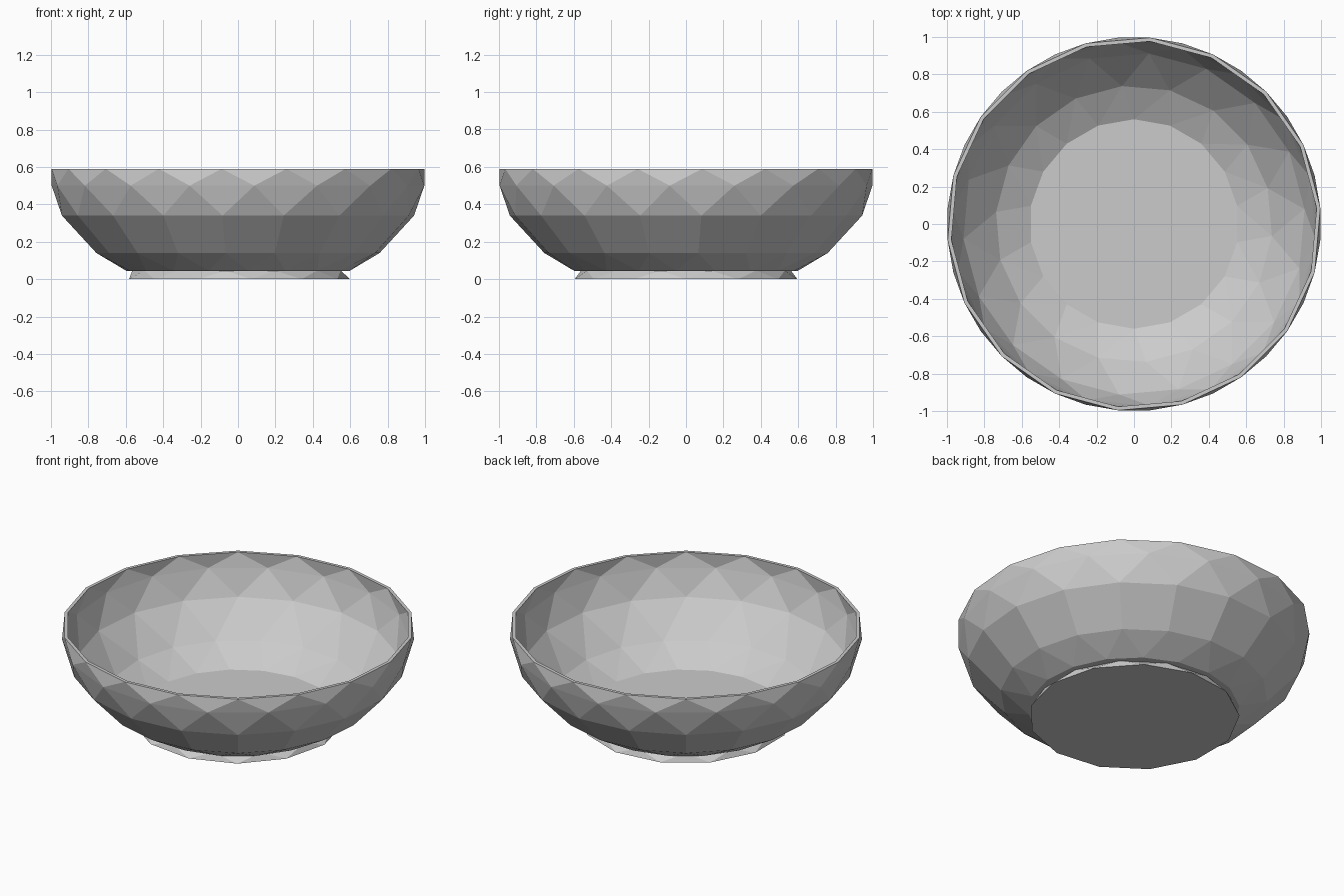
import bpy, bmesh
from math import cos, sin, radians, pi

if "Cube" in bpy.data.objects:
    bpy.data.objects.remove(bpy.data.objects["Cube"])


def faceted_shell(name, sides, profile, cap_ends):
    """Stack rings of (radius, height, start angle in degrees), joined by triangles."""
    bm = bmesh.new()
    rings = []
    for r, z, start in profile:
        rings.append([bm.verts.new((r * cos(radians(start) + 2 * pi * i / sides),
                                    r * sin(radians(start) + 2 * pi * i / sides), z))
                      for i in range(sides)])
    for k in range(len(rings) - 1):
        a, b = rings[k], rings[k + 1]
        # ring b is turned half a step forwards or backwards from ring a
        turn = 0 if profile[k + 1][2] >= profile[k][2] else -1
        for i in range(sides):
            j = (i + 1) % sides
            if turn == 0:
                bm.faces.new((a[i], a[j], b[i]))
                bm.faces.new((a[j], b[j], b[i]))
            else:
                bm.faces.new((a[i], b[j], b[i]))
                bm.faces.new((a[i], a[j], b[j]))
    if cap_ends:
        bm.faces.new(rings[0][::-1])
        bm.faces.new(rings[-1])
    bmesh.ops.recalc_face_normals(bm, faces=bm.faces)
    mesh = bpy.data.meshes.new(name)
    bm.to_mesh(mesh)
    bm.free()
    obj = bpy.data.objects.new(name, mesh)
    bpy.context.collection.objects.link(obj)
    return obj


# Bowl: outside from underside to rim, then down the inside to the flat floor
faceted_shell("bowl", 18, [
    (0.60, 0.045, 15), (0.76, 0.14, 5), (0.945, 0.34, 5), (1.0, 0.50, 15),
    (1.0, 0.59, 5), (0.98, 0.59, 5), (0.975, 0.50, 15), (0.915, 0.34, 5),
    (0.74, 0.15, 15), (0.56, 0.05, 10)], True)

# Foot: low base, slightly wider at the bottom
step = 360 / 13
faceted_shell("foot", 13, [(0.60, 0.0, 0), (0.565, 0.046, step / 2)], True)
